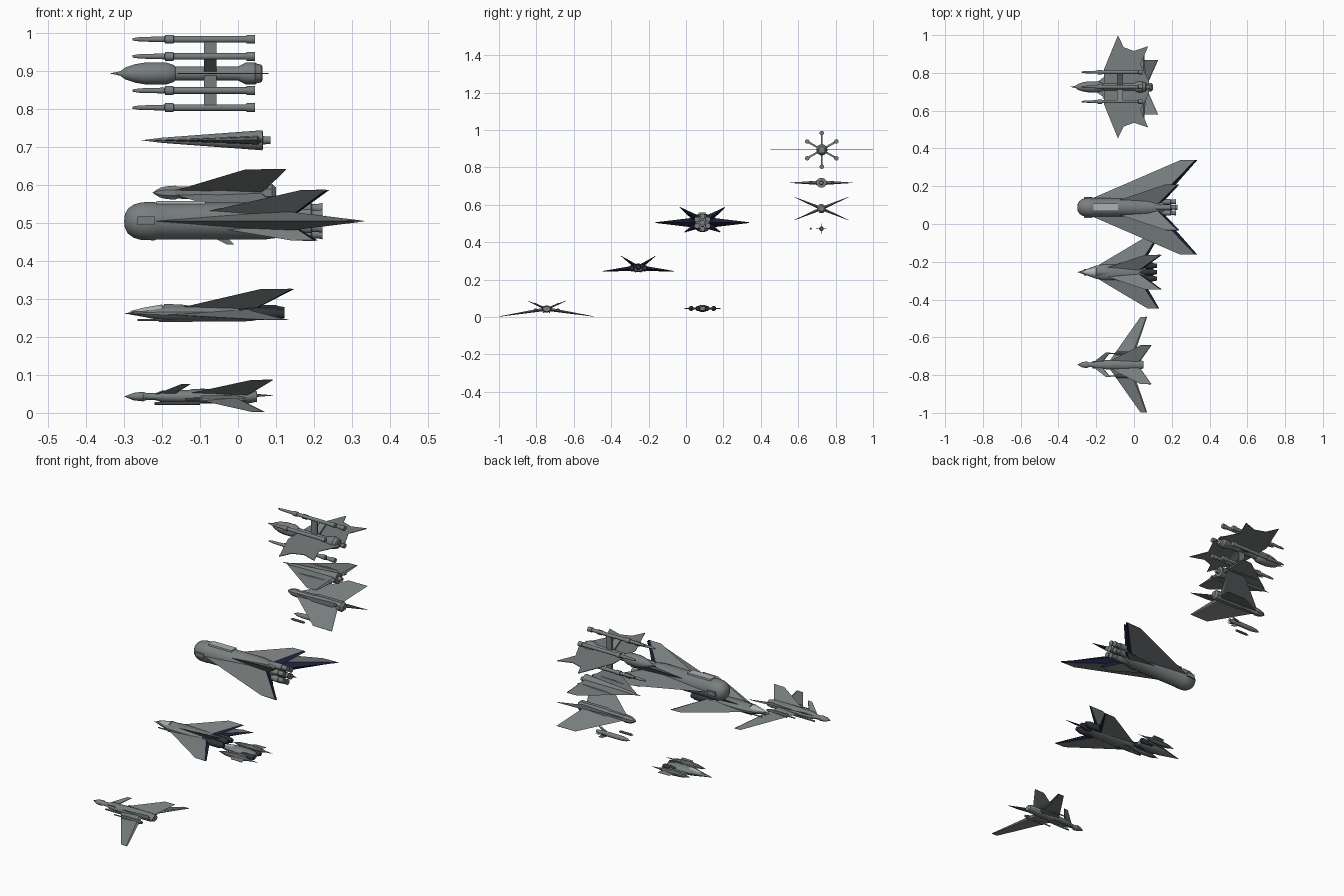
import bpy, bmesh
from math import sin, cos, radians, pi

if "Cube" in bpy.data.objects:
    bpy.data.objects.remove(bpy.data.objects["Cube"])


def material(name, r, g, b):
    m = bpy.data.materials.new(name)
    m.diffuse_color = (r, g, b, 1)
    m.use_nodes = True
    m.node_tree.nodes["Principled BSDF"].inputs["Base Color"].default_value = m.diffuse_color
    return m


HULL = material("hull_grey", 0.19, 0.21, 0.213)
NAVY = material("navy_edge", 0.012, 0.015, 0.045)
PALE = material("pale_panel", 0.42, 0.45, 0.45)
DARK = material("dark_metal", 0.03, 0.034, 0.045)


def finish(bm, name, mat=None, smooth=False):
    bmesh.ops.recalc_face_normals(bm, faces=bm.faces)
    me = bpy.data.meshes.new(name)
    bm.to_mesh(me)
    bm.free()
    ob = bpy.data.objects.new(name, me)
    bpy.context.collection.objects.link(ob)
    me.materials.append(mat or HULL)
    if smooth:
        bpy.ops.object.select_all(action='DESELECT')
        ob.select_set(True)
        bpy.context.view_layer.objects.active = ob
        bpy.ops.object.shade_smooth_by_angle(angle=radians(32))
    return ob


def lathe(name, c, profile, sy=1, sz=1, segs=16, mat=None):
    """Turned body along x; profile is (x, radius), c is (y, z)."""
    bm = bmesh.new()
    rings = []
    for x, r in profile:
        n = 1 if r == 0 else segs
        rings.append([bm.verts.new((x, c[0] + r * sy * cos(2 * pi * (i + .5) / segs),
                                    c[1] + r * sz * sin(2 * pi * (i + .5) / segs))) for i in range(n)])
    for a, b in zip(rings, rings[1:]):
        for i in range(segs):
            j = (i + 1) % segs
            q = [a[i % len(a)], a[j % len(a)], b[j % len(b)], b[i % len(b)]]
            bm.faces.new(list(dict.fromkeys(q)))
    for r in (rings[0], rings[-1]):
        if len(r) > 2:
            bm.faces.new(r)
    return finish(bm, name, mat, True)


def wing(name, c, angles, root, tip, s0, s1, t0, t1=.001, bevel=.012, edge=None):
    """Wedge-section wings, thickest at a ridge just ahead of the bevelled trailing edge."""
    for k, a in enumerate(angles):
        ca, sa = cos(radians(a)), sin(radians(a))
        bm = bmesh.new()

        def p(x, s, n=0):
            return bm.verts.new((x, c[0] + s * ca - n * sa, c[1] + s * sa + n * ca))

        def section(ends, s, t, b):
            return p(ends[0], s), p(ends[1] - b, s, t), p(ends[1], s), p(ends[1] - b, s, -t)
        r, t = section(root, s0, t0, bevel), section(tip, s1, t1, bevel * .4)
        bm.faces.new(r)
        bm.faces.new(t)
        for i in range(4):
            j = (i + 1) % 4
            f = bm.faces.new((r[i], t[i], t[j], r[j]))
            f.material_index = 1 if i in (1, 2) else 0
        finish(bm, f"{name}_{k + 1}").data.materials.append(edge or HULL)


def plate(name, c, outline, t):
    """Flat pair of plates from an (x, span) outline."""
    for side, label in ((1, "left"), (-1, "right")):
        bm = bmesh.new()
        f = bm.faces.new([bm.verts.new((x, c[0] + side * s, c[1] - t)) for x, s in outline])
        g = bmesh.ops.extrude_face_region(bm, geom=[f])["geom"]
        bmesh.ops.translate(bm, vec=(0, 0, 2 * t), verts=[v for v in g if isinstance(v, bmesh.types.BMVert)])
        finish(bm, f"{name}_{label}")


def box(name, x0, x1, y0, y1, z0, z1, mat=None):
    bm = bmesh.new()
    bmesh.ops.create_cube(bm, size=1)
    for v in bm.verts:
        v.co = (x0 if v.co.x < 0 else x1, y0 if v.co.y < 0 else y1, z0 if v.co.z < 0 else z1)
    return finish(bm, name, mat)


def pair(angle):
    return (angle, 180 - angle)


# Ship A: gull-wing scout
A = (-.745, .043)
lathe("scout_body", A, [(-.3, 0), (-.275, .01), (-.25, .013), (-.24, .009), (-.215, .01), (-.2, .016),
                        (-.1, .019), (.03, .018), (.05, .014)], sy=1.4)
lathe("scout_canopy", (A[0], .054), [(-.15, 0), (-.12, .009), (-.08, .009), (-.02, 0)])
wing("scout_wing", A, pair(-9), (-.13, -.01), (.035, .07), .02, .257, .009)
wing("scout_fin", A, pair(23), (-.14, .03), (.035, .093), .015, .112, .006)
wing("scout_canard", A, pair(27), (-.22, -.17), (-.15, -.125), .01, .072, .003, bevel=.006)
for s in (-1, 1):
    lathe("scout_pod", (A[0] + s * .06, .036), [(-.14, .003), (-.1, .003), (-.095, .01), (0, .01), (.02, .005)], segs=10)
    lathe("scout_gun", (A[0] + s * .015, .025), [(-.22, .004), (-.1, .004)], segs=8)

# Ship B: twin-engine fighter
B = (-.255, .262)
lathe("fighter_body", B, [(-.3, 0), (-.25, .009), (-.2, .019), (-.15, .022), (.03, .021), (.06, .016)], sy=1.9)
lathe("fighter_canopy", (B[0], .268), [(-.285, 0), (-.25, .009), (-.2, .018), (-.195, 0)], sy=1.5, mat=PALE)
lathe("fighter_spine", (B[0], .27), [(-.2, 0), (-.195, .017), (-.15, .016), (-.05, 0)], sy=1.2)
wing("fighter_wing", B, pair(-5), (-.2, .04), (.07, .133), .03, .192, .014, bevel=.02, edge=NAVY)
wing("fighter_fin", B, pair(35), (-.18, .04), (.06, .148), .015, .112, .011, bevel=.02, edge=NAVY)
for s in (-1, 0, 1):
    lathe("fighter_engine", (B[0] + s * .034, B[1] + (.006 if s == 0 else -.001)),
          [(.0, .013), (.05, .017), (.1, .017), (.105, .014), (.122, .011)], segs=12, mat=DARK)
    if s:
        lathe("fighter_gun", (B[0] + s * .014, .245), [(-.265, .003), (-.21, .003), (-.208, .006), (-.12, .006)], segs=8)

# Ship C: large carrier
C = (.088, .505)
lathe("carrier_hull", C, [(-.3, 0), (-.298, .018), (-.29, .033), (-.275, .044), (-.255, .05), (-.22, .051),
                          (-.215, .049), (.07, .049), (.12, .042), (.16, .036)], segs=24)
wing("carrier_wing", C, (0, 180), (-.24, .15), (.245, .335), .04, .25, .027, .002, .03, NAVY)
wing("carrier_upper_fin", C, pair(34), (-.12, .15), (.165, .24), .03, .146, .021, .002, .03, NAVY)
wing("carrier_lower_fin", C, pair(-28), (-.08, .15), (.14, .21), .03, .108, .019, .002, .03, NAVY)
box("carrier_top_hatch", -.215, -.085, .068, .108, .54, .558, PALE)
for s in (-1, 1):
    box("carrier_side_door", -.265, -.22, C[0] + s * .05 - .005, C[0] + s * .05 + .005, .495, .517)
nozzle = [(.12, .012), (.165, .016), (.2, .016), (.203, .013), (.215, .012), (.23, .015)]
lathe("carrier_engine_centre", C, nozzle, segs=12)
for i in range(6):
    a = radians(60 * i + 30)
    lathe("carrier_engine", (C[0] + .034 * cos(a), C[1] + .034 * sin(a)), [(x - .008, r * .95) for x, r in nozzle], segs=12)

# Ship D: small pod skiff
D = (.088, .046)
lathe("skiff_body", D, [(-.215, 0), (-.15, .009), (-.1, .016), (-.05, .019), (.0, .017), (.04, .011)], sy=1.7)
lathe("skiff_canopy", (D[0], .052), [(-.18, 0), (-.13, .008), (-.09, .013), (-.05, 0)], sy=1.3, mat=PALE)
wing("skiff_wing", D, (0, 180), (-.11, .01), (-.03, .03), .015, .1, .008)
for s in (-1, 1):
    lathe("skiff_pod", (D[0] + s * .06, D[1]), [(-.13, 0), (-.09, .01), (-.03, .014), (.02, .011), (.05, .004), (.097, 0)], segs=10)
    lathe("skiff_engine", (D[0] + s * .025, D[1]), [(-.02, .011), (.04, .013), (.05, .009)], segs=12, mat=DARK)

# Ship E: six-gun gunship
E = (.726, .894)
lathe("gunship_body", E, [(-.338, 0), (-.31, .006), (-.297, .016), (-.27, .025), (-.24, .03), (-.19, .03), (-.17, .023),
                          (-.165, .019), (.0, .019), (.02, .029), (.045, .03), (.05, .026), (.06, .024), (.065, .018)])
plate("gunship_wing", E, [(-.16, .01), (-.16, .09), (-.085, .273), (-.055, .21), (0, .19), (.075, .215),
                          (.035, .12), (.08, .03), (.08, .01)], .0015)
for i in range(6):
    a = radians(60 * i + 30)
    y, z = E[0] + .09 * cos(a), E[1] + .09 * sin(a)
    lathe(f"gun_{i + 1}", (y, z), [(-.278, .003), (-.26, .006), (-.193, .008), (-.192, .012), (-.17, .012), (-.169, .009),
                                   (.022, .009), (.023, .012), (.045, .012)], segs=12)
    # strut: flat bar from hub to gun
    bm = bmesh.new()
    vs = [bm.verts.new((x, E[0] + d * cos(a) - n * sin(a), E[1] + d * sin(a) + n * cos(a)))
          for x in (-.09, -.057) for d, n in ((.01, -.005), (.09, -.005), (.09, .005), (.01, .005))]
    bm.faces.new(vs[:4])
    bm.faces.new(vs[4:])
    for j in range(4):
        k = (j + 1) % 4
        bm.faces.new((vs[j], vs[k], vs[k + 4], vs[j + 4]))
    finish(bm, f"gun_strut_{i + 1}")

# Ship F: dart interceptor
F = (.724, .718)
lathe("dart_body", F, [(-.255, 0), (-.2, .007), (.065, .027), (.066, .011), (.085, .01)])
wing("dart_wing", F, (0, 180), (-.22, .065), (.0, .055), .01, .167, .012)
for s in (-1, 1):
    lathe("dart_wing_pod", (F[0] + s * .06, F[1]), [(-.14, 0), (-.05, .008), (.055, .009), (.065, .005)], segs=8)

# Ship G: cross-wing fighter
G = (.724, .58)
lathe("crosswing_body", G, [(-.225, 0), (-.215, .008), (-.205, .014), (-.19, .018), (-.165, .02), (-.16, .017),
                            (-.07, .02), (-.06, .025), (.09, .025), (.1, .015)], segs=8)
wing("crosswing_wing", G, (*pair(23), *pair(-23)), (-.165, .07), (.02, .128), .015, .157, .008)

# Loose missiles
H = (.724, .472)
lathe("large_missile", H, [(-.19, 0), (-.17, .008), (-.14, .012), (-.03, .012), (-.01, .008), (0, .008)], segs=12)
wing("missile_fin", H, (0, 90, 180, 270), (-.07, -.03), (-.03, -.01), .008, .028, .002)
lathe("small_missile", (.667, .472), [(-.17, 0), (-.155, .006), (-.095, .006), (-.09, .004)], segs=10)
